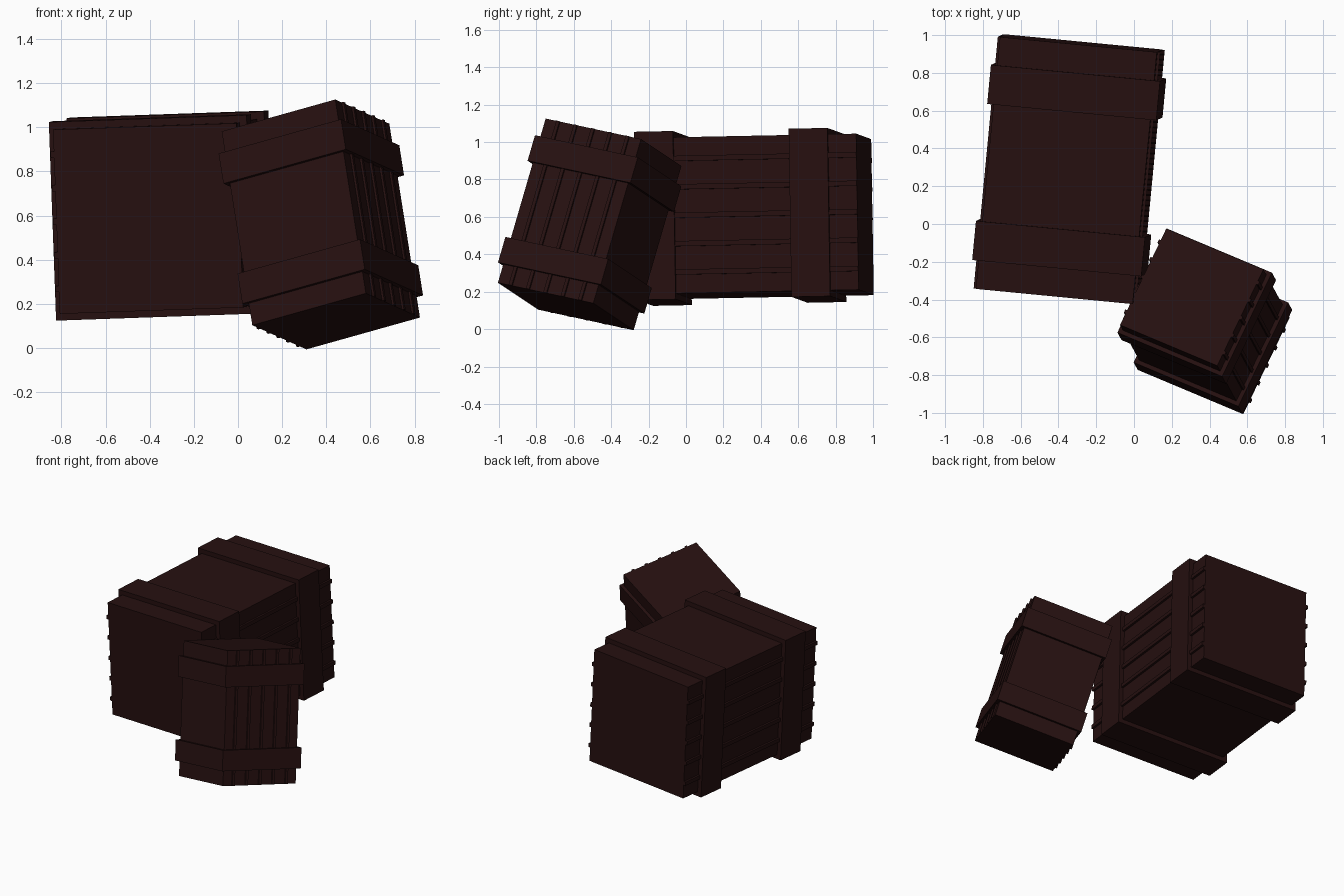
import bpy, bmesh
from mathutils import Matrix, Vector

cube = bpy.data.objects.get("Cube")
if cube:
    bpy.data.objects.remove(cube)


def make_material(name, color):
    mat = bpy.data.materials.new(name)
    mat.use_nodes = True
    mat.diffuse_color = color
    mat.node_tree.nodes["Principled BSDF"].inputs["Base Color"].default_value = color
    return mat


wood = make_material("dark wood", (0.019, 0.005, 0.005, 1))

LENGTH, SIDE, BAND = 1.34, 0.835, 0.90


def boxes(name, specs, frame):
    """One object made of boxes, each given as (centre, size)."""
    bm = bmesh.new()
    for centre, size in specs:
        place = Matrix.Translation(centre) @ Matrix.Diagonal((*size, 1))
        bmesh.ops.create_cube(bm, size=1, matrix=frame @ place)
    mesh = bpy.data.meshes.new(name)
    bm.to_mesh(mesh)
    bm.free()
    mesh.materials.append(wood)
    obj = bpy.data.objects.new(name, mesh)
    bpy.context.collection.objects.link(obj)


def crate(prefix, centre, side_axis, long_axis, scale):
    # Square frame from the slatted side and the long direction
    y = Vector(long_axis).normalized()
    x = Vector(side_axis)
    x = (x - y * x.dot(y)).normalized()
    rot = Matrix((x, y, x.cross(y))).transposed().to_4x4()
    frame = Matrix.Translation(centre) @ rot @ Matrix.Scale(scale, 4)

    # Main box
    boxes(prefix + "_body", [((0, 0, 0), (SIDE, LENGTH, SIDE))], frame)
    # Thin battens running along both slatted sides
    battens = [((s * SIDE / 2, 0, i * 0.152), (0.03, LENGTH, 0.028))
               for s in (-1, 1) for i in range(-2, 3)]
    boxes(prefix + "_battens", battens, frame)
    # Two wide bands wrapped around the box
    bands = [((0, s * 0.415, 0), (BAND, 0.208, BAND)) for s in (-1, 1)]
    boxes(prefix + "_bands", bands, frame)


crate("large_crate", (-0.343, 0.29, 0.60), (1, -0.096, 0.035), (0.096, 1, 0.02), 1.0)
crate("small_crate", (0.375, -0.515, 0.56), (0.893, -0.375, 0.25), (-0.15, 0.276, 0.949), 0.69)
